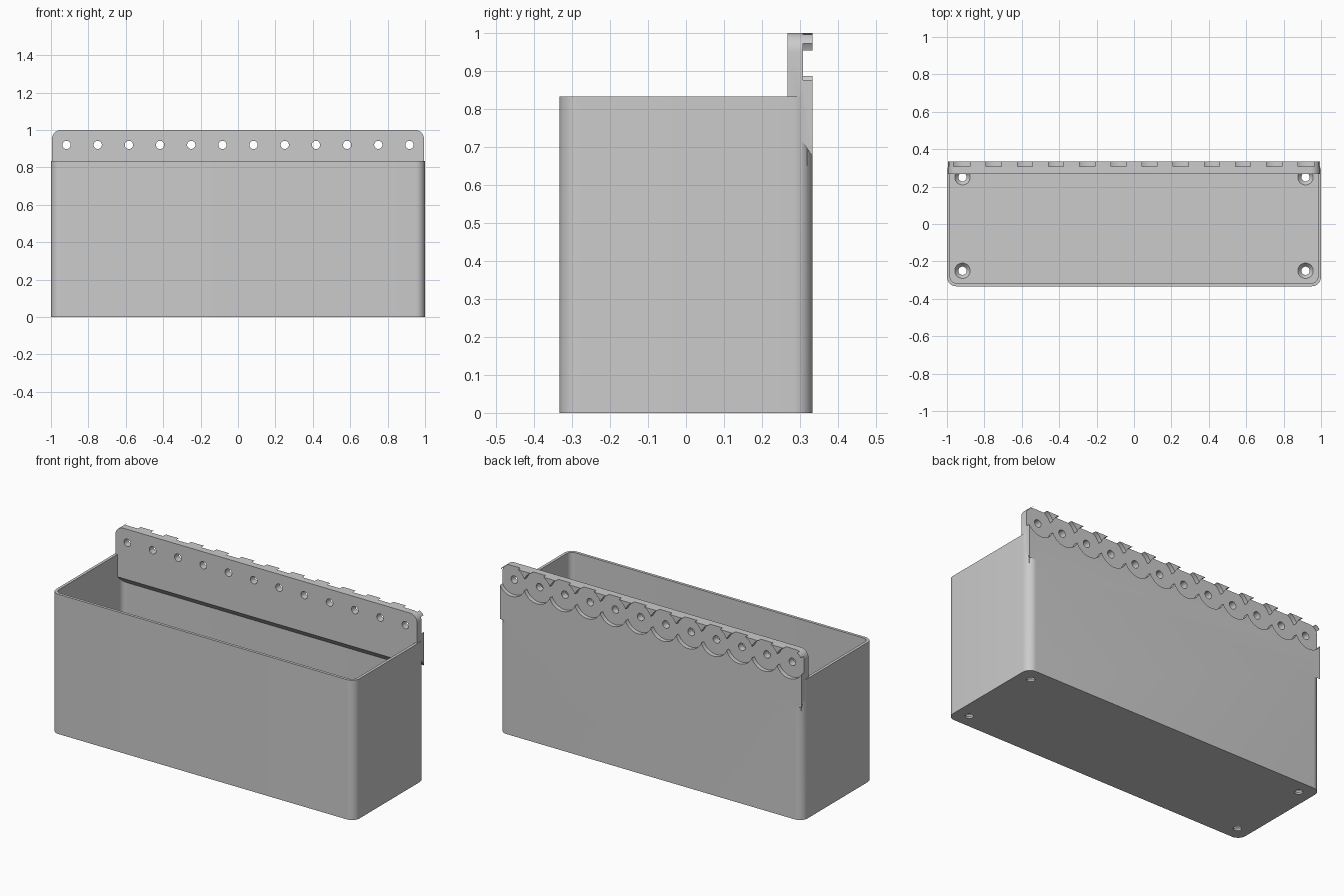
import bpy, bmesh, math
from mathutils import Matrix

cube = bpy.data.objects.get("Cube")
if cube:
    bpy.data.objects.remove(cube, do_unlink=True)

grey = bpy.data.materials.new("light grey plastic")
grey.use_nodes = True
colour = (0.6, 0.6, 0.6, 1)
grey.diffuse_color = colour
grey.node_tree.nodes["Principled BSDF"].inputs["Base Color"].default_value = colour

HALF_X, HALF_Y, RIM = 1.0, 0.333, 0.833
WALL, FLOOR, CORNER = 0.017, 0.033, 0.05
PLATE_FRONT, RECESS_Y, HOLE_Z = 0.267, 0.308, 0.92
HOLE_R, SCALLOP_R = 0.022, 0.09


def make_object(name, bm):
    bmesh.ops.recalc_face_normals(bm, faces=bm.faces)
    mesh = bpy.data.meshes.new(name)
    bm.to_mesh(mesh)
    bm.free()
    mesh.materials.append(grey)
    obj = bpy.data.objects.new(name, mesh)
    bpy.context.collection.objects.link(obj)
    return obj


def extrude(name, points, offset):
    """Solid from a closed outline of 3D points swept along offset."""
    bm = bmesh.new()
    face = bm.faces.new([bm.verts.new(p) for p in points])
    swept = bmesh.ops.extrude_face_region(bm, geom=[face])["geom"]
    moved = [v for v in swept if isinstance(v, bmesh.types.BMVert)]
    bmesh.ops.translate(bm, verts=moved, vec=offset)
    return make_object(name, bm)


def arc(cx, cy, r, start, steps=10):
    return [(cx + r * math.cos(start + math.pi / 2 * i / steps),
             cy + r * math.sin(start + math.pi / 2 * i / steps))
            for i in range(steps + 1)]


def rounded_box(name, hx, hy, r, z0, z1):
    corners = [(1, 1), (-1, 1), (-1, -1), (1, -1)]
    outline = []
    for i, (sx, sy) in enumerate(corners):
        outline += arc(sx * (hx - r), sy * (hy - r), r, i * math.pi / 2)
    return extrude(name, [(x, y, z0) for x, y in outline], (0, 0, z1 - z0))


def cylinder(name, r1, r2, depth, matrix):
    bm = bmesh.new()
    bmesh.ops.create_cone(bm, cap_ends=True, segments=48, radius1=r1,
                          radius2=r2, depth=depth, matrix=matrix)
    return make_object(name, bm)


def combine(target, other, operation):
    mod = target.modifiers.new("combine", "BOOLEAN")
    mod.operation, mod.object, mod.solver = operation, other, "EXACT"
    bpy.context.view_layer.objects.active = target
    bpy.ops.object.modifier_apply(modifier=mod.name)
    bpy.data.objects.remove(other, do_unlink=True)


# Open box with rounded upright corners
box = rounded_box("planter_box", HALF_X, HALF_Y, CORNER, 0, RIM)
combine(box, rounded_box("cavity", HALF_X - WALL, HALF_Y - WALL,
                         CORNER - WALL, FLOOR, 1.2), "DIFFERENCE")

# Hanging plate with rounded top corners and a sloping lower edge
px = 0.995
outline = (arc(px - CORNER, 1 - CORNER, CORNER, 0)
           + arc(CORNER - px, 1 - CORNER, CORNER, math.pi / 2)
           + [(-px, 0.77), (px, 0.77)])
plate = extrude("back_plate", [(x, PLATE_FRONT, z) for x, z in outline],
                (0, HALF_Y - PLATE_FRONT, 0))
for v in plate.data.vertices:
    if v.co.z < 0.8 and v.co.y > 0.3:
        v.co.z = 0.675
combine(box, plate, "UNION")

# Chamfered thickening inside the back wall
ledge = [(PLATE_FRONT, 0.8), (0.32, 0.8), (0.32, 0.65), (PLATE_FRONT, 0.70)]
combine(box, extrude("inner_ledge", [(-0.985, y, z) for y, z in ledge],
                     (1.97, 0, 0)), "UNION")

# Row of screw holes, each with a round recess on the back
turn = Matrix.Rotation(math.pi / 2, 4, "X")
for i in range(12):
    x = (i - 5.5) / 6
    recess = cylinder("recess", SCALLOP_R, SCALLOP_R, 0.1,
                      Matrix.Translation((x, RECESS_Y + 0.05, HOLE_Z)) @ turn)
    combine(box, recess, "DIFFERENCE")
    hole = cylinder("hole", HOLE_R, HOLE_R, 0.3,
                    Matrix.Translation((x, 0.3, HOLE_Z)) @ turn)
    combine(box, hole, "DIFFERENCE")

# Countersunk drain holes in the floor
for sx in (-1, 1):
    for sy in (-1, 1):
        x, y = sx * 0.917, sy * 0.25
        combine(box, cylinder("drain", HOLE_R, HOLE_R, 0.2,
                              Matrix.Translation((x, y, 0))), "DIFFERENCE")
        combine(box, cylinder("countersink", HOLE_R, 0.042, 0.024,
                              Matrix.Translation((x, y, FLOOR - 0.011))), "DIFFERENCE")

# Smooth the curves, keep the edges sharp
bpy.ops.object.select_all(action="DESELECT")
box.select_set(True)
bpy.context.view_layer.objects.active = box
bpy.ops.object.shade_smooth_by_angle(angle=math.radians(30))
